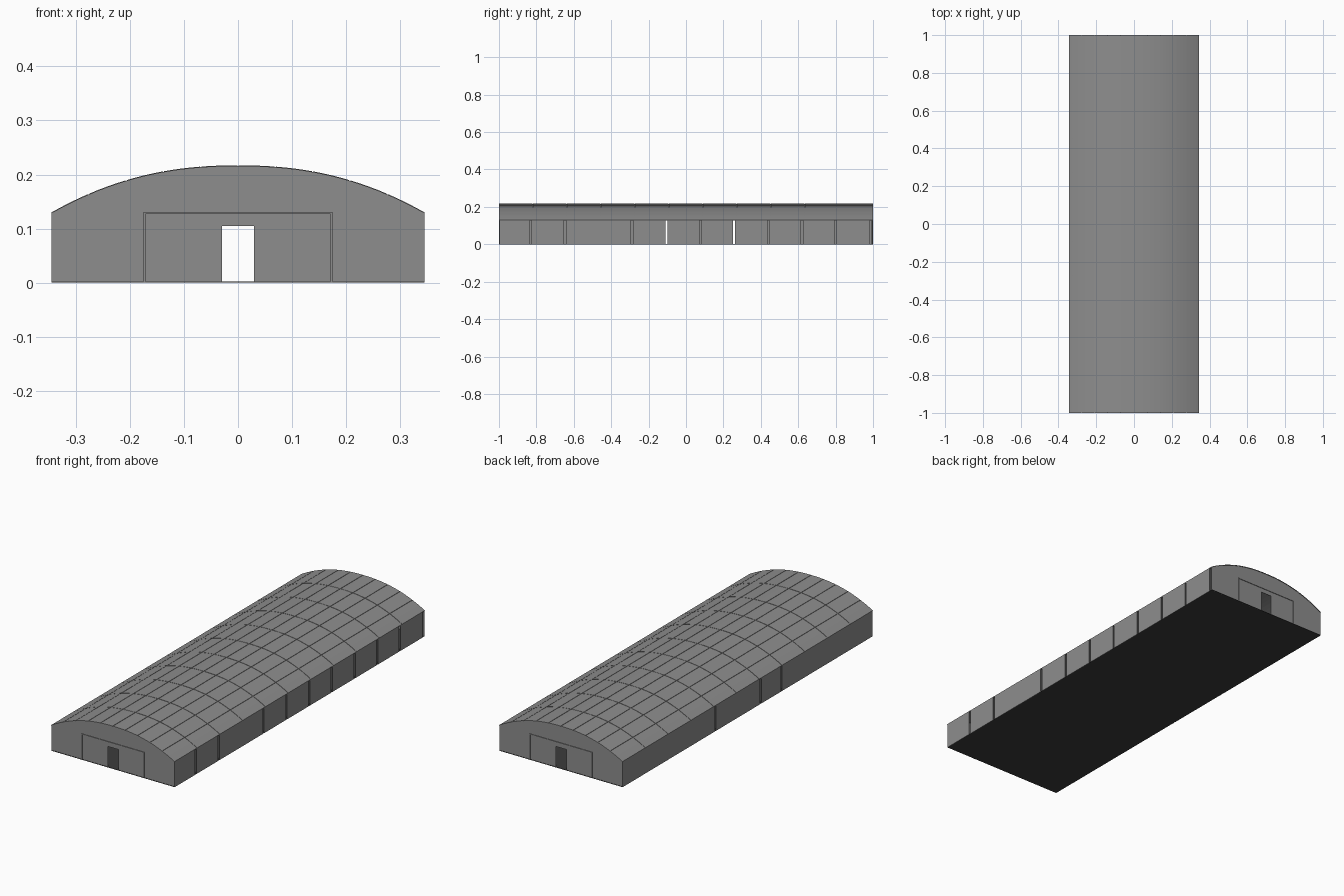
import bpy, bmesh, math

if "Cube" in bpy.data.objects:
    bpy.data.objects.remove(bpy.data.objects["Cube"])

HW, EAVE, TOP, END = 0.345, 0.13, 0.217, 0.997   # half width, eave, ridge, gable plane
T = 0.003                                       # sheet thickness


def material(name, c):
    m = bpy.data.materials.new(name)
    m.diffuse_color = (c, c, c, 1)
    m.use_nodes = True
    m.node_tree.nodes["Principled BSDF"].inputs["Base Color"].default_value = m.diffuse_color
    return m


steel = material("grey steel", 0.27)
dark = material("dark floor", 0.045)


def make(name, bm, mat=steel):
    bmesh.ops.recalc_face_normals(bm, faces=bm.faces)
    me = bpy.data.meshes.new(name)
    bm.to_mesh(me)
    bm.free()
    ob = bpy.data.objects.new(name, me)
    bpy.context.collection.objects.link(ob)
    me.materials.append(mat)
    return ob


def prism(bm, pts, a, b, axis):
    """Extrude a 2D outline from a to b along the y axis (x,z outline) or x axis (y,z)."""
    pos = (lambda p, d: (p[0], d, p[1])) if axis == 'y' else (lambda p, d: (d, p[0], p[1]))
    lo = [bm.verts.new(pos(p, a)) for p in pts]
    hi = [bm.verts.new(pos(p, b)) for p in pts]
    bm.faces.new(lo)
    bm.faces.new(hi)
    for i in range(len(pts)):
        j = (i + 1) % len(pts)
        bm.faces.new((lo[i], lo[j], hi[j], hi[i]))


def rect(a, b, c, d):
    return [(a, c), (b, c), (b, d), (a, d)]


def roof_z(x):
    return TOP - (TOP - EAVE) * (abs(x) / HW) ** 2.25


def arch(x0, x1, n, drop=0.0):
    xs = [x0 + (x1 - x0) * i / n for i in range(n + 1)]
    return [(x, roof_z(x) - drop) for x in xs]


# Floor slab
bm = bmesh.new()
prism(bm, rect(-HW + 0.001, HW - 0.001, 0, 0.002), -0.999, 0.999, 'y')
make("floor", bm, dark)

# Gable walls with a doorway, and raised outline of the big hangar door
for name, s in (("front", -1), ("back", 1)):
    bm = bmesh.new()
    outline = [(-HW, 0), (-0.03, 0), (-0.03, 0.105), (0.03, 0.105), (0.03, 0), (HW, 0)]
    prism(bm, outline + arch(HW, -HW, 32, 0.001), s * END, s * (END - T), 'y')
    make(name + "_gable_wall", bm)
    bm = bmesh.new()
    prism(bm, [(-0.175, 0), (-0.175, 0.131), (0.175, 0.131), (0.175, 0), (0.171, 0),
               (0.171, 0.127), (-0.171, 0.127), (-0.171, 0)], s * 1.0, s * END, 'y')
    make(name + "_hangar_door_frame", bm)

# Side walls: panels separated by narrow open slits
slits = {"right": [-0.83, -0.647, -0.289, -0.105, 0.077, 0.257, 0.44, 0.62, 0.80, 0.988],
         "left": [-0.27, -0.105, 0.257]}
for name, s in (("right", 1), ("left", -1)):
    bm = bmesh.new()
    cuts = [-1.003] + slits[name] + [1.003]
    for a, b in zip(cuts, cuts[1:]):
        prism(bm, rect(a + 0.005, b - 0.005, 0, EAVE), s * HW, s * (HW - T), 'x')
    make(name + "_wall_panels", bm)

# Roof: continuous under-sheet with a grid of slightly raised panels
bm = bmesh.new()
prism(bm, arch(-HW, HW, 32, 0.002) + arch(HW, -HW, 32, 0.004), -END, END, 'y')
make("roof_under_sheet", bm)

xs = [-HW + 0.069 * i for i in range(11)]
ys = [-1.0] + [-0.82 + 0.182 * i for i in range(10)] + [1.0]
G = 0.0012
bm = bmesh.new()
for x0, x1 in zip(xs, xs[1:]):
    a = x0 + (G if x0 > -HW + 0.01 else 0)
    b = x1 - (G if x1 < HW - 0.01 else 0)
    for y0, y1 in zip(ys, ys[1:]):
        c = y0 + (G if y0 > -1 else 0)
        d = y1 - (G if y1 < 1 else 0)
        prism(bm, arch(a, b, 4) + arch(b, a, 4, 0.002), c, d, 'y')
make("roof_panels", bm)
